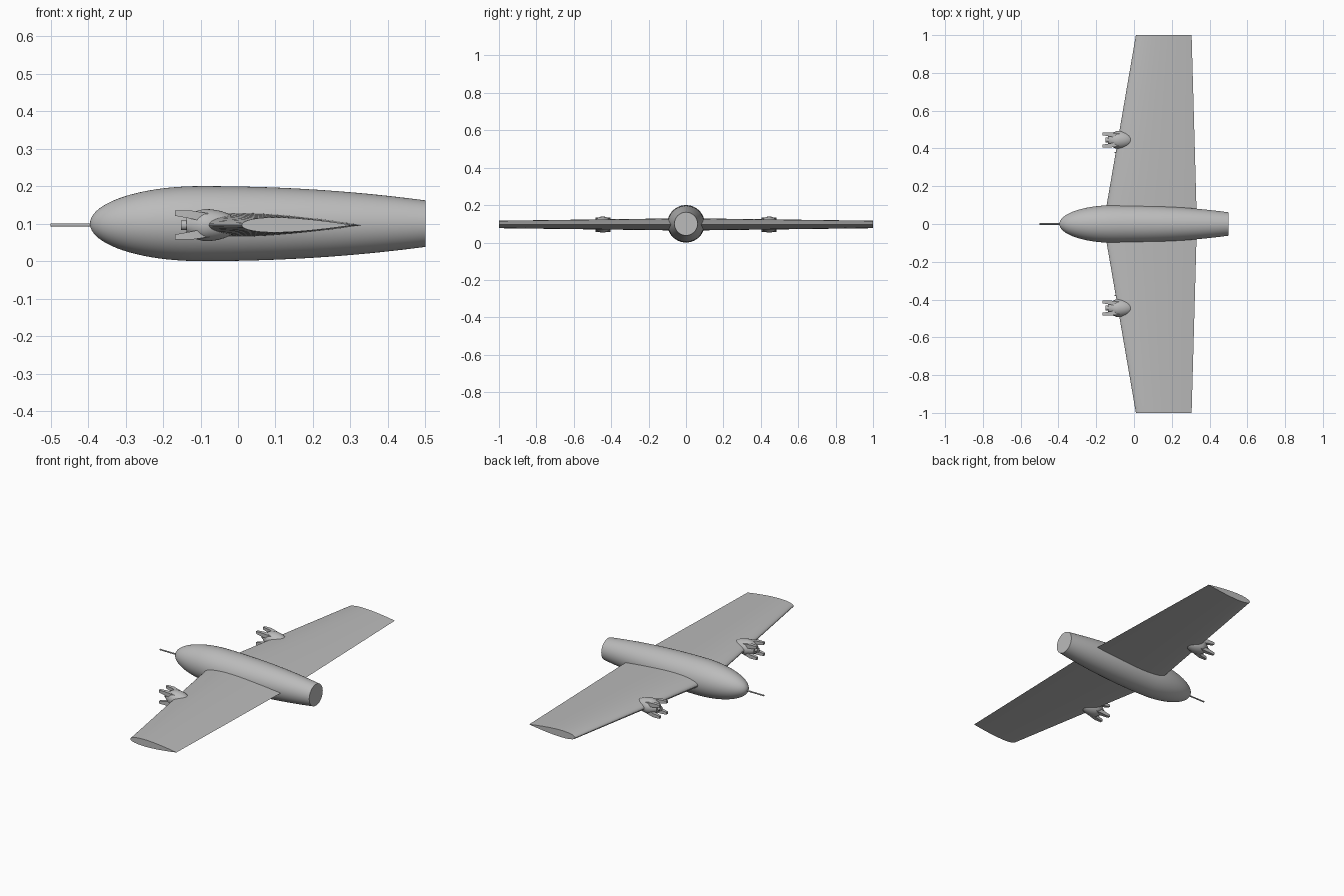
import bpy, bmesh, math
from mathutils import Vector

cube = bpy.data.objects.get("Cube")
if cube:
    bpy.data.objects.remove(cube, do_unlink=True)

AXIS_Z = 0.1
WING_Z = 0.096

grey = bpy.data.materials.new("plain grey")
grey.use_nodes = True
colour = (0.5, 0.5, 0.5, 1)
grey.diffuse_color = colour
grey.node_tree.nodes["Principled BSDF"].inputs["Base Color"].default_value = colour


def loft(name, rings):
    """Skin a list of equal-length point rings and cap both ends."""
    bm = bmesh.new()
    loops = [[bm.verts.new(p) for p in ring] for ring in rings]
    n = len(loops[0])
    for a, b in zip(loops, loops[1:]):
        for i in range(n):
            j = (i + 1) % n
            bm.faces.new((a[i], a[j], b[j], b[i]))
    bm.faces.new(loops[0])
    bm.faces.new(loops[-1])
    bmesh.ops.recalc_face_normals(bm, faces=bm.faces)
    mesh = bpy.data.meshes.new(name)
    bm.to_mesh(mesh)
    bm.free()
    mesh.materials.append(grey)
    obj = bpy.data.objects.new(name, mesh)
    bpy.context.collection.objects.link(obj)
    bpy.ops.object.select_all(action="DESELECT")
    obj.select_set(True)
    bpy.context.view_layer.objects.active = obj
    bpy.ops.object.shade_smooth_by_angle(angle=math.radians(35))
    return obj


def oval(x, y, z, ry, rz, n=48):
    return [(x, y + ry * math.cos(t), z + rz * math.sin(t))
            for t in (2 * math.pi * i / n for i in range(n))]


def square(x, y, z, half):
    return [(x, y + half * a, z + half * b)
            for a, b in ((-1, -1), (1, -1), (1, 1), (-1, 1))]


# Fuselage: elliptical nose, slowly tapering tail with a flat end
body = []
for i in range(21):
    t = math.radians(1 + 89 * i / 20)
    body.append((-0.1 - 0.295 * math.cos(t), 0.1 * math.sin(t)))
for i in range(1, 17):
    u = i / 16
    body.append((-0.1 + 0.6 * u, 0.1 - 0.038 * u ** 2.1))
loft("fuselage", [oval(x, 0, AXIS_Z, r, r, 64) for x, r in body])

# Nose probe
loft("nose_probe", [oval(x, 0, 0.096, 0.004, 0.004, 12) for x in (-0.5, -0.38)])


# Wing: one tapered aerofoil panel across the whole span
def aerofoil(y, lead, trail, thick, n=24):
    def height(u):
        return 5 * thick * (0.2969 * math.sqrt(u) - 0.126 * u - 0.3516 * u ** 2
                            + 0.2843 * u ** 3 - 0.1036 * u ** 4)
    us = [(1 - math.cos(math.pi * i / n)) / 2 for i in range(n + 1)]
    chord = trail - lead
    upper = [(lead + chord * u, y, WING_Z + max(height(u), 0) * 1.03) for u in reversed(us)]
    lower = [(lead + chord * u, y, WING_Z - max(height(u), 0) * 0.97) for u in us[1:-1]]
    return upper + lower


tip = (0.01, 0.305, 0.04)
root = (-0.162, 0.333, 0.066)
loft("wing", [aerofoil(-1, *tip), aerofoil(0, *root), aerofoil(1, *tip)])

# Engine nacelles with four forward mounting prongs, on both wings
for side, label in ((1, "rear_side"), (-1, "front_side")):
    y = side * 0.445
    pod = [(-0.138, 0.022), (-0.125, 0.031), (-0.11, 0.040)]
    rings = [oval(x, y, WING_Z, r, r * 0.95) for x, r in pod]
    for i in range(13):
        t = math.radians(88 * i / 12)
        rings.append(oval(-0.09 + 0.09 * math.sin(t), y, WING_Z,
                          0.048 * math.cos(t), 0.043 * math.cos(t)))
    loft("nacelle_" + label, rings)
    loft("motor_hub_" + label, [oval(x, y, WING_Z, 0.013, 0.013, 24)
                                for x in (-0.152, -0.12)])
    for a in (-1, 1):
        for b in (-1, 1):
            loft("mount_prong_" + label, [
                square(-0.168, y + a * 0.032, WING_Z + b * 0.032, 0.007),
                square(-0.125, y + a * 0.029, WING_Z + b * 0.028, 0.011),
                square(-0.07, y + a * 0.020, WING_Z + b * 0.018, 0.012)])
    # Small leading edge pin inboard of each nacelle
    loft("leading_edge_pin_" + label, [oval(x, side * 0.378, WING_Z, 0.003, 0.003, 8)
                                       for x in (-0.104, -0.08)])
